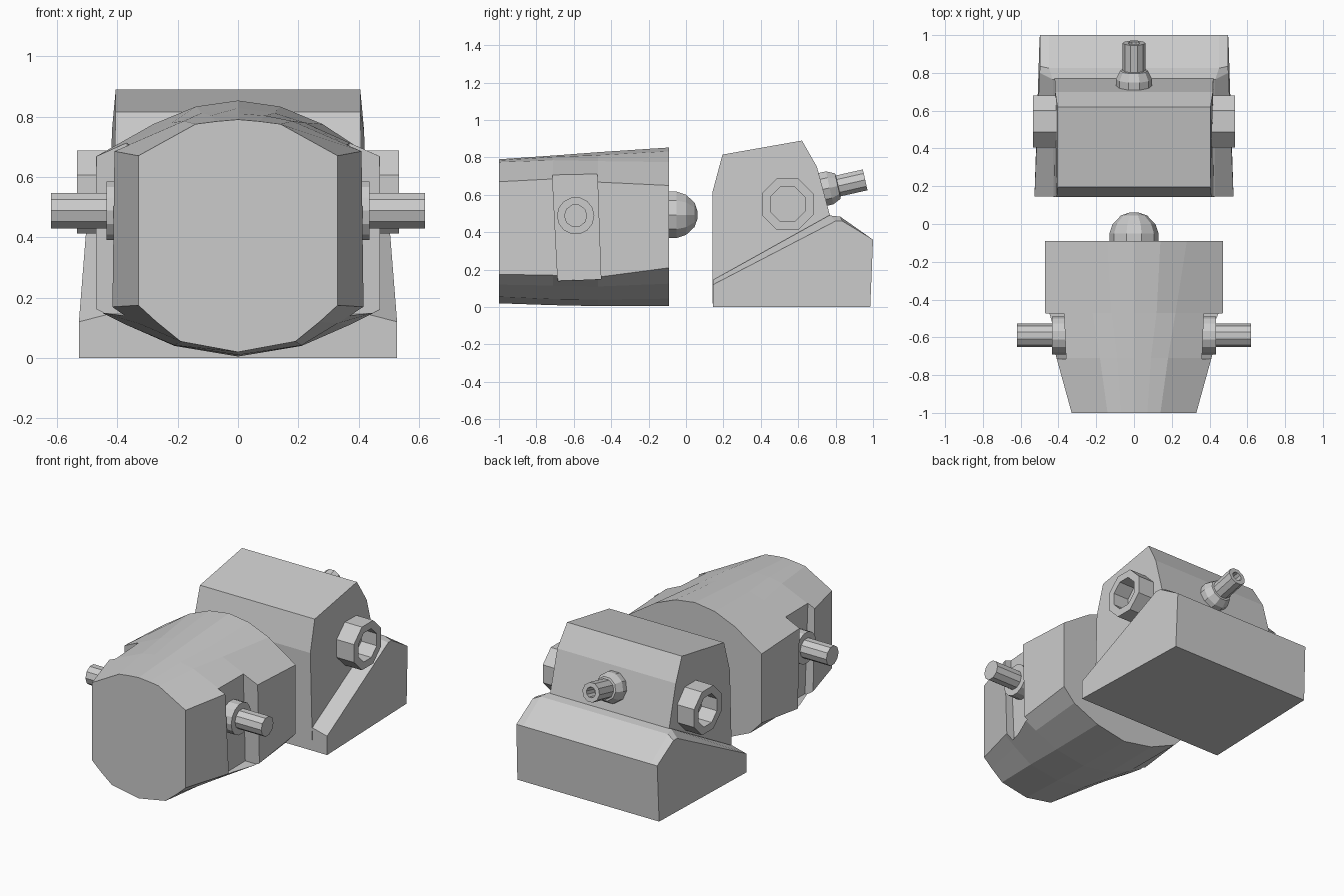
import bpy, bmesh, math
from mathutils import Vector

if "Cube" in bpy.data.objects:
    bpy.data.objects.remove(bpy.data.objects["Cube"])


def loft(name, rings):
    """Skin a list of equal-length closed rings and cap both ends."""
    bm = bmesh.new()
    vs = [[bm.verts.new(p) for p in r] for r in rings]
    n = len(rings[0])
    for a, b in zip(vs, vs[1:]):
        for i in range(n):
            j = (i + 1) % n
            bm.faces.new((a[i], a[j], b[j], b[i]))
    bm.faces.new(vs[0])
    bm.faces.new(vs[-1])
    bmesh.ops.recalc_face_normals(bm, faces=bm.faces)
    me = bpy.data.meshes.new(name)
    bm.to_mesh(me)
    bm.free()
    ob = bpy.data.objects.new(name, me)
    bpy.context.collection.objects.link(ob)
    return ob


def lathe(name, origin, axis, profile, sides):
    """Turn (radius, distance) pairs around an axis, flats facing up."""
    o, d = Vector(origin), Vector(axis).normalized()
    u = d.cross(Vector((0, 0, 1))).normalized()
    v = u.cross(d)
    rings = []
    for r, t in profile:
        ring = []
        for i in range(sides):
            a = 2 * math.pi * (i + 0.5) / sides + math.pi / 2
            ring.append(o + d * t + (u * math.cos(a) + v * math.sin(a)) * r)
        rings.append(ring)
    return loft(name, rings)


# Front body: half sections (x, z) from top centre round to bottom centre
sections = [
    (-1.00, [(0, .79), (.07, .784), (.14, .775), (.33, .67),
             (.33, .175), (.27, .12), (.19, .055), (0, .02)]),
    (-0.71, [(0, .81), (.09, .803), (.18, .785), (.41, .685),
             (.41, .17), (.33, .115), (.21, .042), (0, .01)]),
    (-0.47, [(0, .828), (.12, .812), (.22, .78), (.47, .668),
             (.47, .16), (.37, .11), (.21, .04), (0, .005)]),
    (-0.09, [(0, .853), (.14, .833), (.28, .775), (.47, .65),
             (.47, .21), (.39, .125), (.21, .045), (0, .005)]),
]
rings = []
for y, half in sections:
    pts = half + [(-x, z) for x, z in half[-2:0:-1]]
    rings.append([(x, y, z) for x, z in pts])
body = loft("front_body", rings)

# Slanted side recesses for the pivots
slot = [(-.715, .72), (-.475, .72), (-.455, .15), (-.685, .14)]
for s in (-1, 1):
    inner = [(s * (.36 if y < -.6 else .37), y, z) for y, z in slot]
    outer = [(s * .7, y, z) for y, z in slot]
    cutter = loft("recess_cutter", [inner, outer])
    cutter.hide_render = True
    mod = body.modifiers.new("recess", 'BOOLEAN')
    mod.operation = 'DIFFERENCE'
    mod.solver = 'EXACT'
    mod.object = cutter
    bpy.context.view_layer.objects.active = body
    bpy.ops.object.modifier_apply(modifier=mod.name)
    bpy.data.objects.remove(cutter)

# Pivot flanges, pivot rods and octagonal sockets on both sides
for s, side in ((-1, "left"), (1, "right")):
    lathe("pivot_flange_" + side, (0, -.59, .488), (s, 0, 0),
          [(.1, .34), (.1, .435)], 14)
    lathe("pivot_rod_" + side, (0, -.59, .488), (s, 0, 0),
          [(.062, .4), (.062, .62)], 10)
    lathe("socket_" + side, (0, .543, .55), (s, 0, 0),
          [(.149, .38), (.149, .534), (.1, .534), (.1, .425)], 8)

# Ball on the rear of the body
lathe("coupling_ball", (0, 0, .493), (0, 1, 0),
      [(.13, -.1), (.13, -.05), (.113, .0), (.068, .046), (.02, .062)], 10)

# Wedge base: outer and inner side profiles (y, z), half width per point
outer = [(.145, 0, .527), (.145, .12, .527), (.80, .46, .50),
         (.835, .46, .497), (1.0, .36, .497), (.985, 0, .50)]
inner = [(.145, 0, .44), (.145, .145, .43), (.765, .49, .43),
         (.825, .483, .45), (1.0, .36, .45), (.985, 0, .45)]
loft("wedge_base", [[(s * w, y, z) for y, z, w in prof]
                    for s, prof in ((-1, outer), (-1, inner),
                                    (1, inner), (1, outer))])

# Rear housing on the wedge
housing = [(.143, .02, .425), (.143, .62, .41), (.195, .815, .405),
           (.62, .89, .405), (.70, .75, .418), (.775, .47, .42),
           (.76, .02, .425)]
loft("rear_housing", [[(s * w, y, z) for y, z, w in housing]
                      for s in (-1, 1)])

# Tilted nozzle with a collar and a bored tip
lathe("nozzle", (0, .958, .68), (0, .976, .22),
      [(.095, -.27), (.095, -.195), (.073, -.15), (.06, -.148),
       (.06, 0), (.032, 0), (.032, -.08)], 10)
